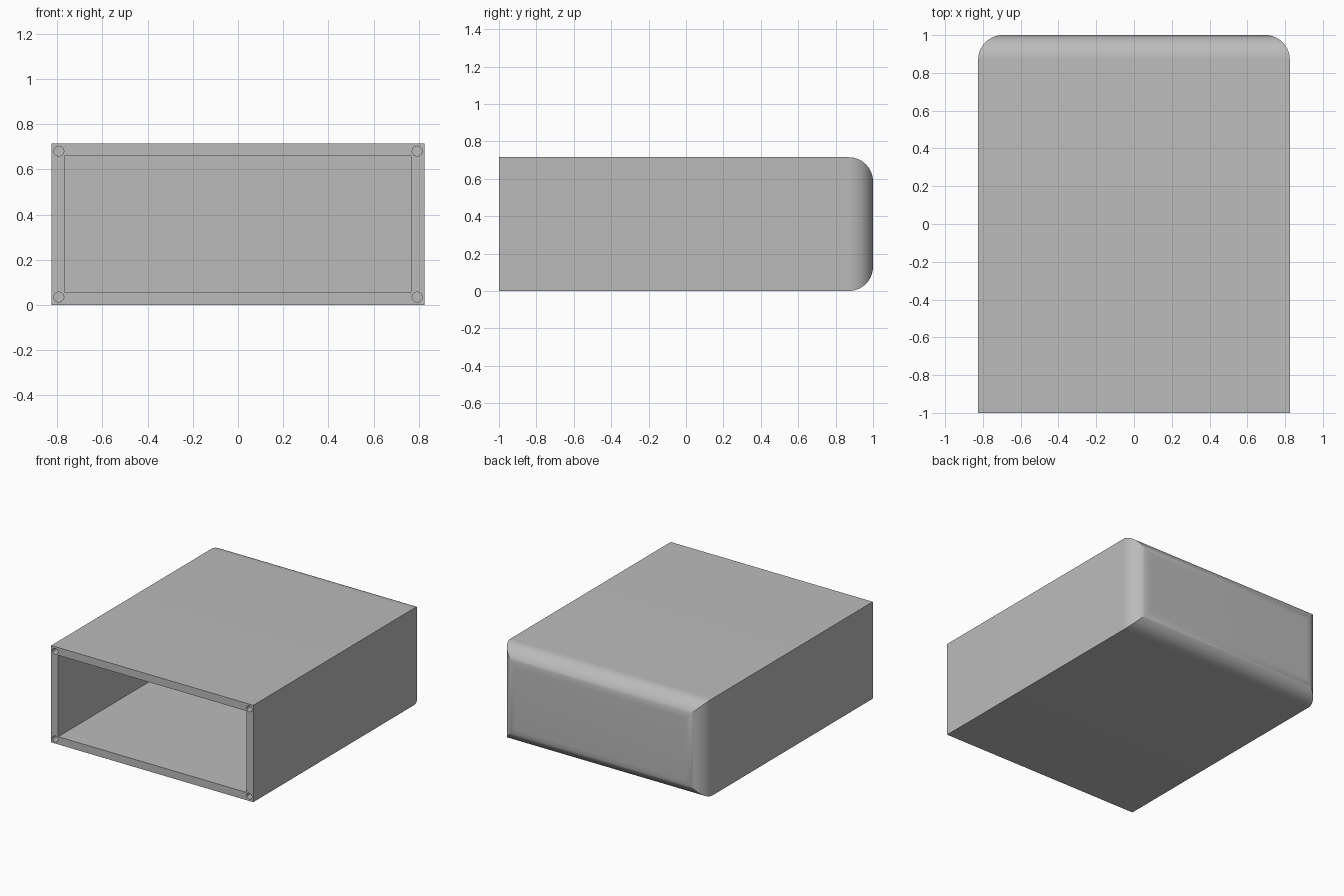
import bpy, bmesh, math

cube = bpy.data.objects.get("Cube")
if cube:
    bpy.data.objects.remove(cube)

HALF_W, HEIGHT = 0.825, 0.715
WALL, ROUND = 0.057, 0.13
HOLE_INSET, HOLE_R, HOLE_DEPTH = 0.035, 0.022, 0.2
MID = HEIGHT / 2

grey = bpy.data.materials.new("light_grey")
grey.use_nodes = True
colour = (0.5, 0.5, 0.5, 1)
grey.diffuse_color = colour
grey.node_tree.nodes["Principled BSDF"].inputs["Base Color"].default_value = colour


def make_object(name, bm):
    bmesh.ops.recalc_face_normals(bm, faces=bm.faces)
    mesh = bpy.data.meshes.new(name)
    bm.to_mesh(mesh)
    bm.free()
    mesh.materials.append(grey)
    obj = bpy.data.objects.new(name, mesh)
    bpy.context.collection.objects.link(obj)
    return obj


def loft_rectangles(name, sections):
    """Skin rectangles given as (y, inset from the outer walls)."""
    bm = bmesh.new()
    rings = []
    for y, inset in sections:
        x, z = HALF_W - inset, MID - inset
        rings.append([bm.verts.new((sx * x, y, MID + sz * z))
                      for sx, sz in ((-1, -1), (1, -1), (1, 1), (-1, 1))])
    for a, b in zip(rings, rings[1:]):
        for i in range(4):
            j = (i + 1) % 4
            bm.faces.new((a[i], a[j], b[j], b[i]))
    bm.faces.new(rings[0])
    bm.faces.new(rings[-1])
    return make_object(name, bm)


def cut(target, cutter):
    cutter.hide_render = True
    mod = target.modifiers.new("cut", "BOOLEAN")
    mod.object = cutter
    mod.operation = "DIFFERENCE"
    mod.solver = "EXACT"
    bpy.context.view_layer.objects.active = target
    bpy.ops.object.modifier_apply(modifier=mod.name)
    bpy.data.objects.remove(cutter)


# Housing: square front, rounded and mitred back edges
STEPS = 14
sections = [(-1, 0)]
for i in range(STEPS + 1):
    t = math.pi / 2 * i / STEPS
    sections.append((1 - ROUND + ROUND * math.sin(t), ROUND * (1 - math.cos(t))))
housing = loft_rectangles("housing", sections)

# Open cavity
cut(housing, loft_rectangles("cavity_cutter", [(-1.1, WALL), (1 - WALL, WALL)]))

# Screw holes in the front corners
for sx in (-1, 1):
    for sz in (-1, 1):
        bm = bmesh.new()
        bmesh.ops.create_cone(bm, cap_ends=True, segments=24, radius1=HOLE_R,
                              radius2=HOLE_R, depth=2 * HOLE_DEPTH)
        for v in bm.verts:
            x, y, z = v.co
            v.co = (x + sx * (HALF_W - HOLE_INSET + 0.002), z - 1,
                    y + MID + sz * (MID - HOLE_INSET))
        cut(housing, make_object("screw_hole_cutter", bm))

# Smooth rounded parts, crisp edges
bpy.ops.object.select_all(action="DESELECT")
housing.select_set(True)
bpy.context.view_layer.objects.active = housing
bpy.ops.object.shade_smooth_by_angle(angle=math.radians(30))
